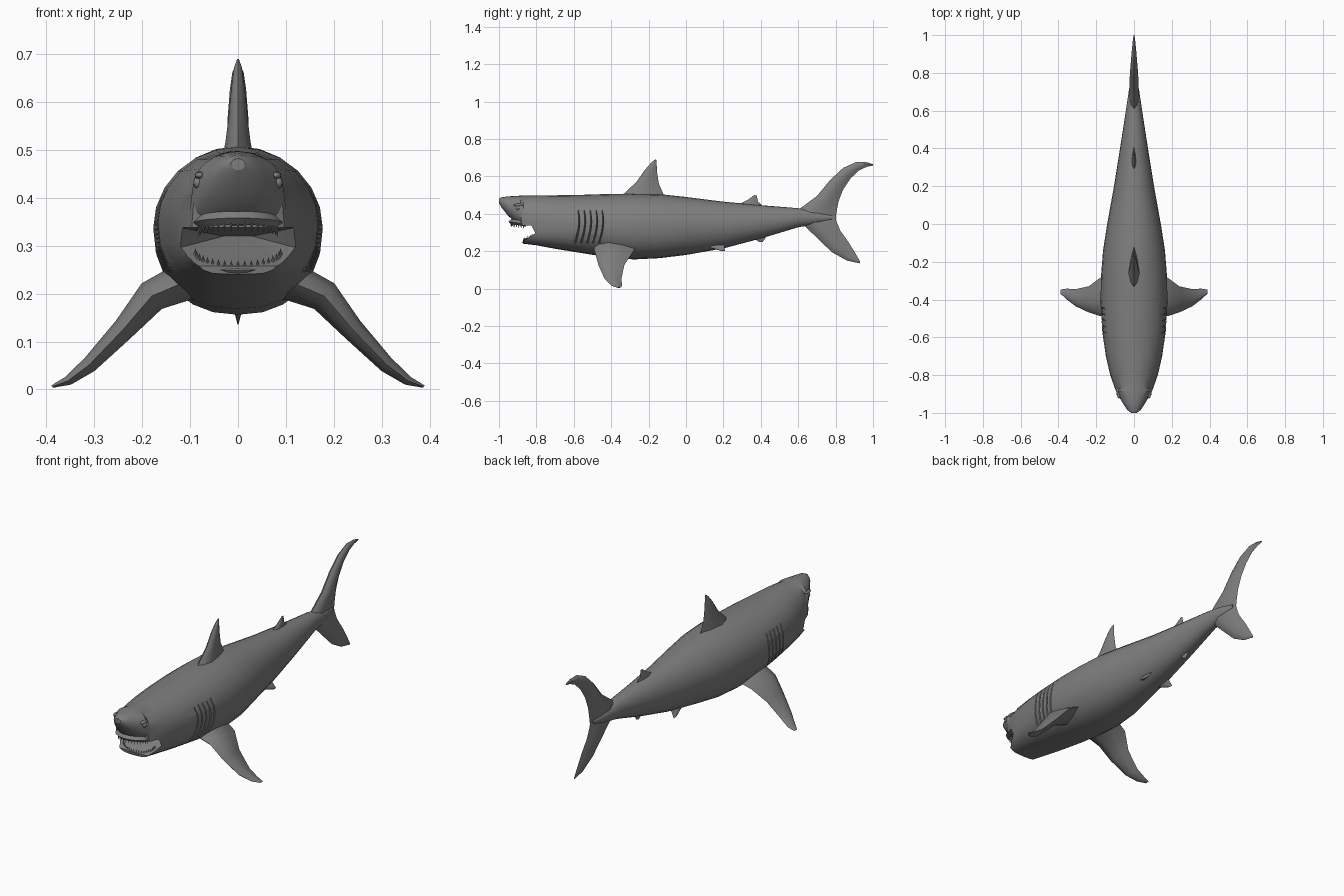
import bpy, bmesh, math
from mathutils import Vector

if "Cube" in bpy.data.objects:
    bpy.data.objects.remove(bpy.data.objects["Cube"])

skin = bpy.data.materials.new("shark_grey")
skin.use_nodes = True
GREY = (0.21, 0.21, 0.21, 1)
skin.diffuse_color = GREY
skin.node_tree.nodes["Principled BSDF"].inputs["Base Color"].default_value = GREY


def finish(name, bm):
    bmesh.ops.recalc_face_normals(bm, faces=bm.faces[:])
    mesh = bpy.data.meshes.new(name)
    bm.to_mesh(mesh)
    bm.free()
    mesh.materials.append(skin)
    obj = bpy.data.objects.new(name, mesh)
    bpy.context.collection.objects.link(obj)
    return obj


def smooth(obj, angle=35):
    bpy.ops.object.select_all(action='DESELECT')
    obj.select_set(True)
    bpy.context.view_layer.objects.active = obj
    bpy.ops.object.shade_smooth_by_angle(angle=math.radians(angle))


def loft(name, rings):
    bm = bmesh.new()
    loops = [[bm.verts.new(p) for p in ring] for ring in rings]
    n = len(loops[0])
    for a, b in zip(loops, loops[1:]):
        for i in range(n):
            j = (i + 1) % n
            bm.faces.new((a[i], a[j], b[j], b[i]))
    bm.faces.new(loops[0])
    bm.faces.new(loops[-1])
    return finish(name, bm)


# Body stations: y, half width, top, bottom, squareness of the belly
stations = [
    (-1.0, .015, .482, .458, 1), (-.985, .035, .489, .432, 1),
    (-.95, .058, .493, .388, .9), (-.92, .076, .495, .362, .8),
    (-.885, .095, .497, .342, .7), (-.87, .101, .497, .240, .5),
    (-.80, .126, .498, .232, .6), (-.70, .149, .499, .213, .75),
    (-.57, .168, .501, .192, .85), (-.42, .177, .506, .168, .9),
    (-.28, .175, .508, .156, .9), (-.14, .164, .505, .163, .9),
    (0, .142, .490, .180, 1), (.20, .106, .465, .215, 1),
    (.40, .074, .446, .268, 1), (.60, .043, .430, .328, 1),
    (.71, .027, .412, .348, 1), (.78, .010, .392, .368, 1)]


def body_ring(y, w, top, bottom, square, sides=24):
    mid, half = (top + bottom) / 2, (top - bottom) / 2
    ring = []
    for i in range(sides):
        a = math.tau * i / sides
        c, s = math.cos(a), math.sin(a)
        p = square if s < 0 else 1
        ring.append((w * math.copysign(abs(c) ** p, c), y,
                     mid + half * math.copysign(abs(s) ** p, s)))
    return ring


def side_x(y, z):
    # Half width of the body at a given length and height
    for a, b in zip(stations, stations[1:]):
        if a[0] <= y <= b[0]:
            t = (y - a[0]) / (b[0] - a[0])
            w, top, bottom = (a[k] + (b[k] - a[k]) * t for k in (1, 2, 3))
            u = (2 * z - top - bottom) / (top - bottom)
            return w * math.sqrt(max(0, 1 - u * u))


body = loft("body", [body_ring(*s) for s in stations])

# Mouth cavity and gill slits, cut from the body
cutters = []
bm = bmesh.new()
for s in (-1, 1):
    for p in ((.10, -1.1, .338), (.10, -1.1, .248), (.10, -.87, .258),
              (.125, -.81, .295), (.03, -.72, .32), (.12, -.83, .338)):
        bm.verts.new((s * p[0], p[1], p[2]))
bmesh.ops.convex_hull(bm, input=bm.verts[:])
cutters.append(finish("mouth_cutter", bm))

for s in (-1, 1):
    for k in range(5):
        rings = []
        for i in range(7):
            t = i / 6
            z = .245 + .175 * t
            y = -.595 + .032 * k + .022 * math.sin(t * math.pi * .75)
            x = side_x(y, z)
            d = .004 + .014 * math.sin(t * math.pi)
            rings.append([(s * (x - d), y + .004, z),
                          (s * (x + .02), y - .008, z),
                          (s * (x + .02), y + .008, z)])
        cutters.append(loft("gill_cutter", rings))

bpy.context.view_layer.objects.active = body
for c in cutters:
    c.hide_render = True
    mod = body.modifiers.new("cut", 'BOOLEAN')
    mod.operation, mod.solver, mod.object = 'DIFFERENCE', 'EXACT', c
    bpy.ops.object.modifier_apply(modifier=mod.name)
for c in cutters:
    bpy.data.objects.remove(c)
smooth(body, 30)


# Fins: each section is leading point, trailing point, half thickness
def fin(name, sections):
    lead = [Vector(s[0]) for s in sections]
    trail = [Vector(s[1]) for s in sections]
    span = (lead[-1] + trail[-1]) - (lead[0] + trail[0])
    rings = []
    for a, b, (_, _, t) in zip(lead, trail, sections):
        n = (b - a).cross(span).normalized() * t
        rings.append([a, a.lerp(b, .12) + n * .6, a.lerp(b, .35) + n,
                      a.lerp(b, .7) + n * .6, b, a.lerp(b, .7) - n * .6,
                      a.lerp(b, .35) - n, a.lerp(b, .12) - n * .6])
    obj = loft(name, rings)
    smooth(obj, 40)


def flat_fin(name, rows):
    fin(name, [((0, a, b), (0, c, d), t) for a, b, c, d, t in rows])


flat_fin("dorsal_fin", [
    (-.35, .49, -.11, .48, .032), (-.32, .52, -.125, .515, .026),
    (-.265, .57, -.145, .56, .020), (-.22, .635, -.155, .625, .014),
    (-.185, .675, -.157, .67, .008), (-.165, .69, -.157, .688, .002)])
flat_fin("second_dorsal_fin", [
    (.26, .44, .42, .435, .013), (.33, .475, .385, .465, .009),
    (.365, .50, .378, .498, .002)])
flat_fin("anal_fin", [
    (.30, .30, .43, .29, .012), (.37, .263, .425, .27, .008),
    (.395, .248, .41, .25, .002)])
flat_fin("upper_tail_lobe", [
    (.57, .40, .80, .375, .024), (.62, .436, .805, .41, .025),
    (.70, .495, .815, .465, .024), (.77, .58, .84, .53, .022),
    (.84, .645, .88, .59, .017), (.91, .677, .925, .632, .012),
    (.965, .676, .968, .652, .007), (1.0, .665, .998, .657, .002)])
flat_fin("lower_tail_lobe", [
    (.57, .375, .80, .39, .022), (.64, .33, .802, .365, .022),
    (.71, .262, .825, .31, .018), (.78, .195, .868, .25, .013),
    (.86, .15, .905, .19, .008), (.93, .135, .93, .147, .002)])

for side, s in (("left", 1), ("right", -1)):
    fin(side + "_pectoral_fin", [
        ((s * x, a, z), (s * x, b, z), t) for x, z, a, b, t in (
            (.11, .225, -.495, -.265, .042), (.18, .195, -.487, -.285, .034),
            (.24, .125, -.468, -.33, .024), (.31, .052, -.435, -.345, .017),
            (.355, .018, -.40, -.342, .010), (.388, .006, -.37, -.347, .003))])
    fin(side + "_pelvic_fin", [
        ((s * .03, .05, .235), (s * .04, .20, .25), .013),
        ((s * .06, .12, .222), (s * .06, .205, .227), .009),
        ((s * .075, .185, .203), (s * .075, .21, .201), .003)])

    # Eye with a brow fold above it
    for part, radius, loc, size in (
            ("eye", .013, (.083, -.897, .432), (.8, 1, 1)),
            ("brow", .013, (.080, -.898, .447), (.8, 2, .6))):
        bm = bmesh.new()
        bmesh.ops.create_uvsphere(bm, u_segments=12, v_segments=8, radius=radius)
        bmesh.ops.scale(bm, vec=size, verts=bm.verts)
        bmesh.ops.translate(bm, vec=(s * loc[0], loc[1], loc[2]), verts=bm.verts)
        smooth(finish(side + "_" + part, bm), 60)


# Gums and teeth follow arcs around the mouth
def jaw(name, front, back, width, z_mid, z_side, gum, teeth, height):
    def at(t):
        a = t * math.pi / 2
        return Vector((width * math.sin(a), back + (front - back) * math.cos(a),
                       z_mid + (z_side - z_mid) * t * t))
    rings = []
    for i in range(15):
        p = at(i / 7 - 1)
        out = Vector((p.x, (p.y - back) * 1.5, 0)).normalized() * gum
        up = Vector((0, 0, gum))
        rings.append([p + out, p + up, p - out, p - up])
    smooth(loft(name + "_gum", rings), 50)
    bm = bmesh.new()
    for i in range(teeth):
        p = at((i + .5) / teeth * 1.9 - .95)
        cone = bmesh.ops.create_cone(bm, cap_ends=True, segments=4, radius1=.0055,
                                     radius2=0, depth=abs(height))["verts"]
        for v in cone:
            v.co = Vector((v.co.x, v.co.y, math.copysign(1, height) * v.co.z)) + p
            v.co.z += height * .5
    finish(name + "_teeth", bm)


jaw("upper", -.935, -.855, .083, .358, .345, .014, 17, -.03)
jaw("lower", -.868, -.815, .090, .248, .280, .008, 19, .022)
